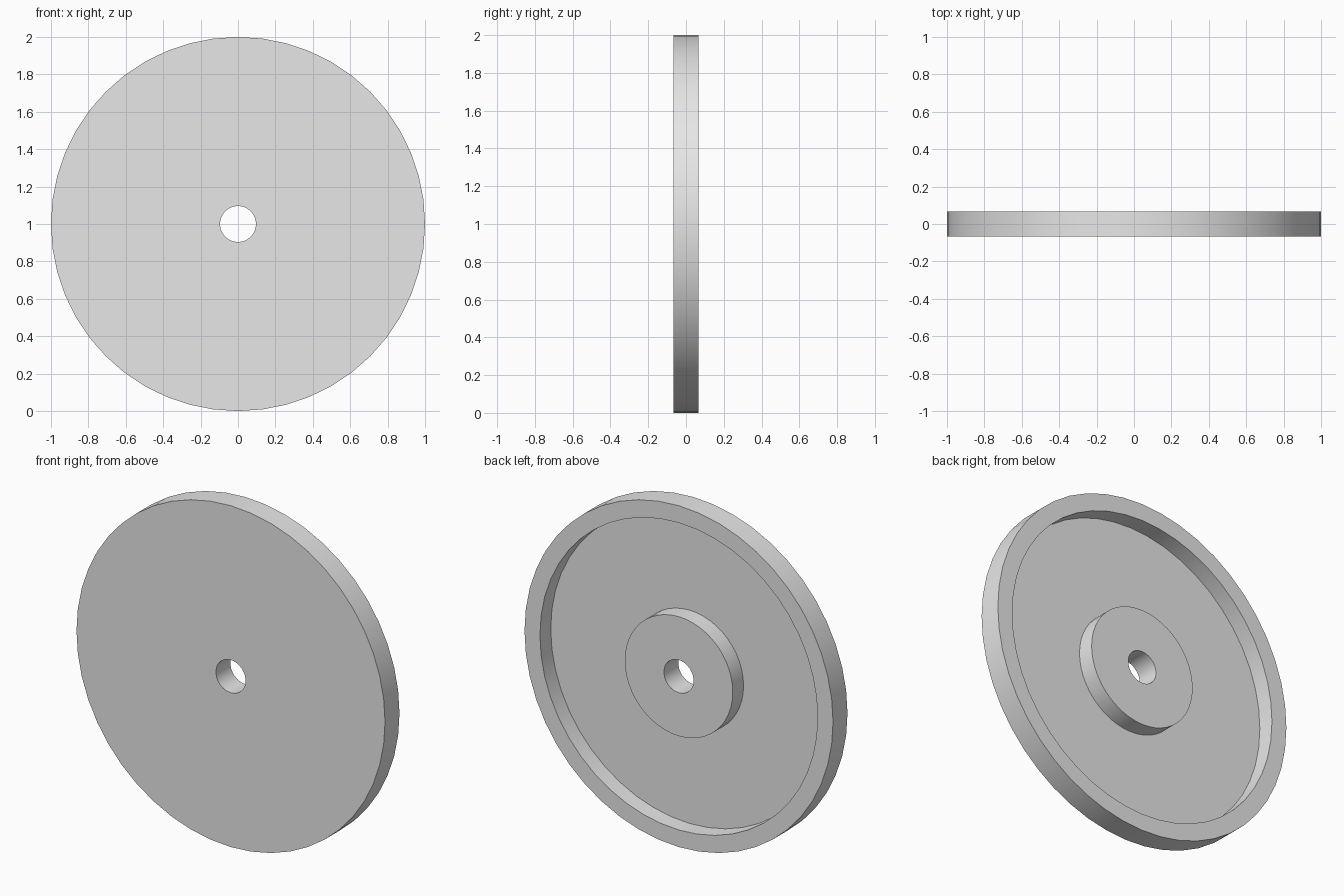
import bpy
import bmesh
import math
from mathutils import Matrix, Vector

cube = bpy.data.objects.get("Cube")
if cube:
    bpy.data.objects.remove(cube, do_unlink=True)

SEGMENTS = 48
HALF = 0.067           # half of the disc thickness
FLOOR = -0.033         # floor of the recess in the back
RIM, RIM_INNER, HUB, BORE = 1.0, 0.9, 0.35, 0.096

# Plain grey
grey = bpy.data.materials.new("plain_grey")
grey.use_nodes = True
colour = (0.8, 0.8, 0.8, 1.0)
grey.diffuse_color = colour
grey.node_tree.nodes["Principled BSDF"].inputs["Base Color"].default_value = colour

# Closed cross-section as (radius, depth): flat front, raised rim and hub behind
profile = [
    (BORE, -HALF), (RIM, -HALF), (RIM, HALF), (RIM_INNER, HALF),
    (RIM_INNER, FLOOR), (HUB, FLOOR), (HUB, HALF), (BORE, HALF),
]


def lathe(name, section, material):
    """Turn a closed cross-section about the y axis."""
    bm = bmesh.new()
    rings = []
    for i in range(SEGMENTS):
        turn = Matrix.Rotation(2 * math.pi * i / SEGMENTS, 3, 'Y')
        rings.append([bm.verts.new(turn @ Vector((r, y, 0))) for r, y in section])
    count = len(section)
    for i, ring in enumerate(rings):
        following = rings[(i + 1) % SEGMENTS]
        for j in range(count):
            k = (j + 1) % count
            bm.faces.new((ring[j], ring[k], following[k], following[j]))
    bmesh.ops.recalc_face_normals(bm, faces=bm.faces)
    mesh = bpy.data.meshes.new(name)
    bm.to_mesh(mesh)
    bm.free()
    mesh.materials.append(material)
    obj = bpy.data.objects.new(name, mesh)
    bpy.context.collection.objects.link(obj)
    return obj


# Recessed wheel disc with a central bore
disc = lathe("wheel_disc", profile, grey)
disc.location.z = RIM

bpy.ops.object.select_all(action='DESELECT')
disc.select_set(True)
bpy.context.view_layer.objects.active = disc
bpy.ops.object.shade_smooth_by_angle(angle=math.radians(30))
